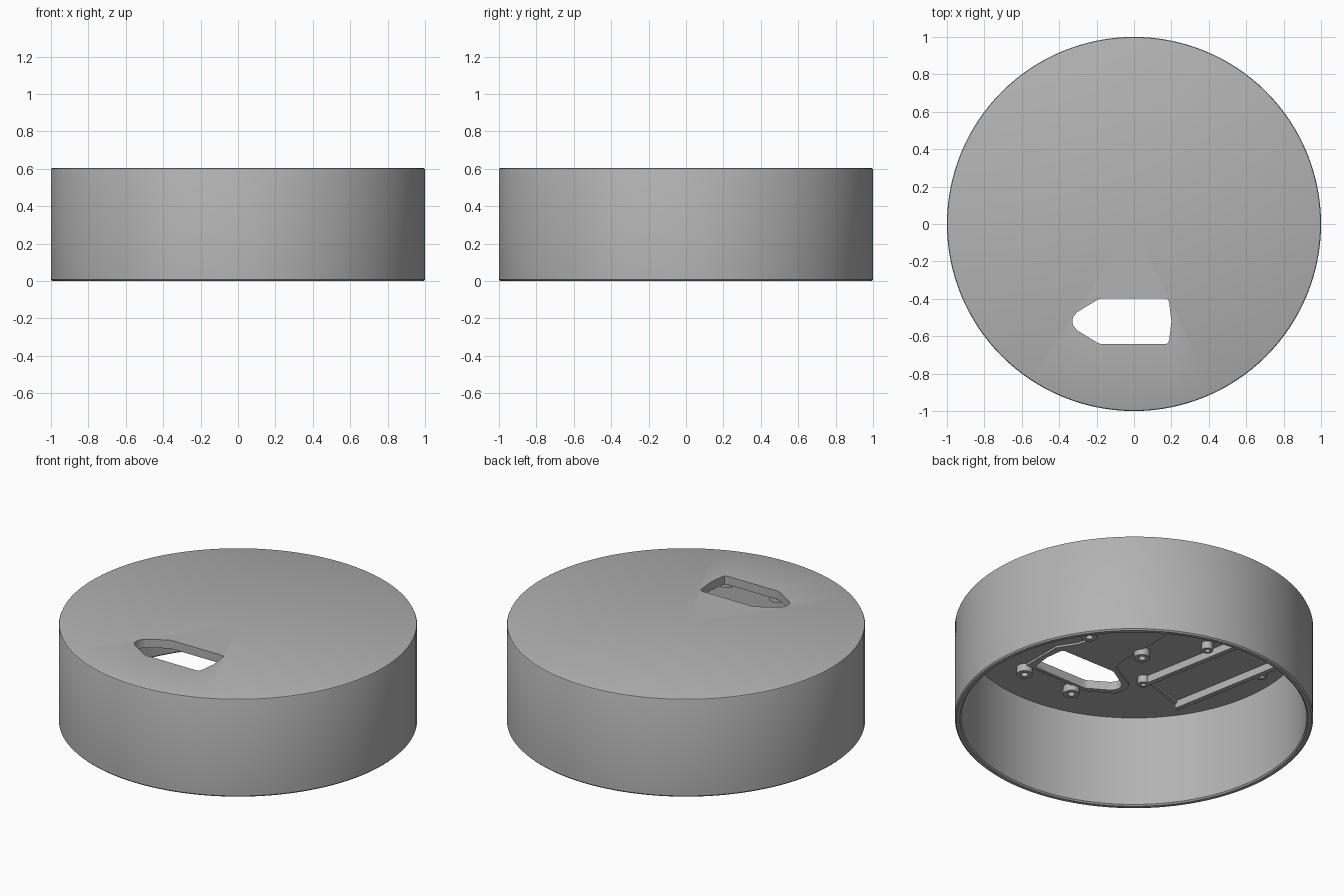
import bpy, bmesh, math
from mathutils import Matrix, Vector

if "Cube" in bpy.data.objects:
    bpy.data.objects.remove(bpy.data.objects["Cube"], do_unlink=True)

CEILING = 0.565
TOP = 0.605

grey = bpy.data.materials.new("matte grey")
grey.use_nodes = True
colour = (0.45, 0.45, 0.45, 1)
grey.diffuse_color = colour
grey.node_tree.nodes["Principled BSDF"].inputs["Base Color"].default_value = colour


def finish(name, bm, smooth=False):
    bmesh.ops.remove_doubles(bm, verts=bm.verts, dist=1e-5)
    bmesh.ops.recalc_face_normals(bm, faces=bm.faces)
    mesh = bpy.data.meshes.new(name)
    bm.to_mesh(mesh)
    bm.free()
    obj = bpy.data.objects.new(name, mesh)
    bpy.context.collection.objects.link(obj)
    mesh.materials.append(grey)
    if smooth:
        shade(obj)
    return obj


def shade(obj):
    bpy.ops.object.select_all(action='DESELECT')
    obj.select_set(True)
    bpy.context.view_layer.objects.active = obj
    bpy.ops.object.shade_smooth_by_angle(angle=math.radians(30))


def lathe(name, profile, steps, centre=(0, 0)):
    """Spin a closed or axis-to-axis (radius, z) profile around z."""
    bm = bmesh.new()
    verts = [bm.verts.new((r, 0, z)) for r, z in profile]
    edges = [bm.edges.new(pair) for pair in zip(verts, verts[1:])]
    bmesh.ops.spin(bm, geom=verts + edges, cent=(0, 0, 0), axis=(0, 0, 1),
                   angle=2 * math.pi, steps=steps, use_duplicate=False)
    bmesh.ops.translate(bm, verts=bm.verts, vec=(*centre, 0))
    return finish(name, bm, True)


def prism(name, outline, low, high):
    bm = bmesh.new()
    face = bm.faces.new([bm.verts.new((x, y, low)) for x, y in outline])
    new = bmesh.ops.extrude_face_region(bm, geom=[face])["geom"]
    bmesh.ops.translate(bm, vec=(0, 0, high - low),
                        verts=[v for v in new if isinstance(v, bmesh.types.BMVert)])
    return finish(name, bm)


def bar(name, start, end, width, low):
    a, b = Vector(start), Vector(end)
    side = Vector((a.y - b.y, b.x - a.x)).normalized() * width / 2
    return prism(name, [a + side, b + side, b - side, a - side], low, CEILING + 0.01)


def cut(obj, cutter):
    mod = obj.modifiers.new("opening", 'BOOLEAN')
    mod.operation = 'DIFFERENCE'
    mod.solver = 'EXACT'
    mod.object = cutter
    bpy.context.view_layer.objects.active = obj
    bpy.ops.object.modifier_apply(modifier=mod.name)
    shade(obj)


# Round cover, open underneath, with softened outer edges
shell = lathe("cover_shell", [
    (0, TOP), (0.99, TOP), (0.997, 0.602), (1, 0.595), (1, 0.008), (0.992, 0),
    (0.972, 0), (0.964, 0.008), (0.964, CEILING), (0, CEILING)], 128)

# Raised pad around the opening, under the ceiling
pad = prism("circuit_pad", [
    (0.16, 0.1), (0.14, -0.2), (0.16, -0.29), (0.23, -0.4), (0.23, -0.66),
    (-0.2, -0.67), (-0.35, -0.58), (-0.37, -0.52), (-0.35, -0.46),
    (-0.17, -0.36), (-0.15, -0.3), (-0.15, 0.1)], 0.553, CEILING + 0.01)

# Pointed opening, symmetrical about its long axis
half = [(0.2, 0), (0.188, 0.1), (0.182, 0.117), (0.168, 0.122), (-0.175, 0.122),
        (-0.19, 0.118), (-0.305, 0.048), (-0.325, 0.022), (-0.33, 0)]
opening = [(x, y - 0.52) for x, y in half]
opening += [(x, -y - 0.52) for x, y in reversed(half[1:-1])]
cutter = prism("opening_cutter", opening, 0.4, 0.8)
for part in (shell, pad):
    cut(part, cutter)
bpy.data.objects.remove(cutter, do_unlink=True)


# Hollow screw posts
def post(name, centre, radius=0.045, low=0.52):
    hole = radius * 0.45
    lathe(name, [(0, CEILING - 0.005), (hole, CEILING - 0.005), (hole, low),
                 (radius, low), (radius, CEILING + 0.01), (0, CEILING + 0.01)], 24, centre)


for i, centre in enumerate([(0.21, -0.7), (-0.13, -0.7), (-0.175, -0.14), (0.2, -0.15)]):
    post(f"circuit_post_{i + 1}", centre)

# Slanted battery cradle: two rails, end stops and mounting posts
inner, outer = (-0.385, -0.35), (-0.69, -0.45)
run = Vector((-0.11, 0.6)) * 1.4
inner_end, outer_end = Vector(inner) + run, Vector(outer) + run
bar("inner_rail", inner, inner_end, 0.03, 0.52)
bar("outer_rail", outer, outer_end, 0.03, 0.52)
bar("front_stop", inner, outer, 0.02, 0.55)
bar("back_stop", inner_end, outer_end, 0.02, 0.55)
for i, centre in enumerate([(-0.37, -0.36), (-0.82, 0.13), (-0.4, 0.16)]):
    post(f"cradle_post_{i + 1}", centre, 0.032)
